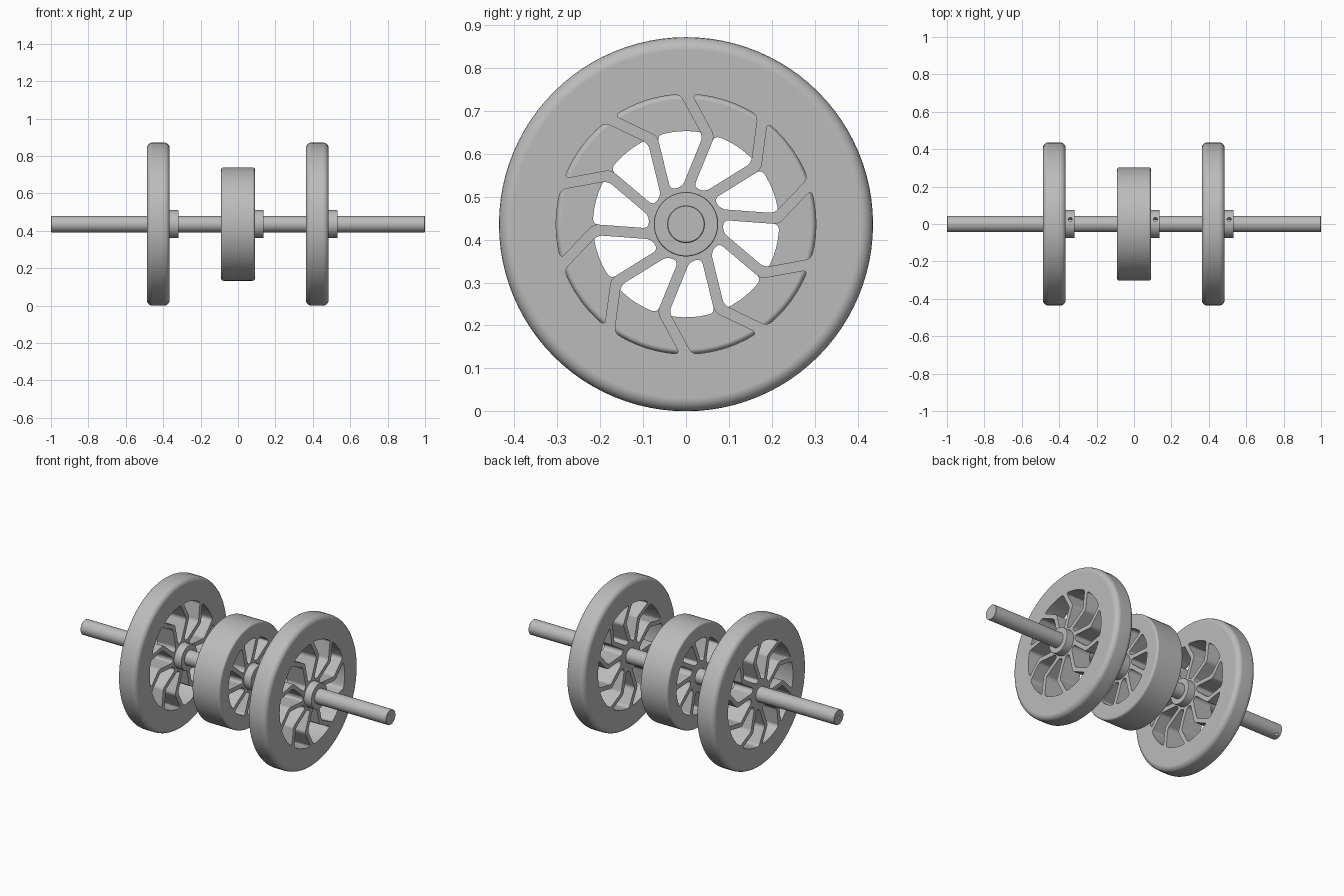
import bpy, bmesh, math
from mathutils import Matrix, Vector

if "Cube" in bpy.data.objects:
    bpy.data.objects.remove(bpy.data.objects["Cube"], do_unlink=True)

AXIS_Z = 0.436
SPOKES = 10
STEP = 2 * math.pi / SPOKES
HALF_SPOKE = 0.0125

grey = bpy.data.materials.new("plain_grey")
grey.use_nodes = True
grey.diffuse_color = (0.5, 0.5, 0.5, 1)
grey.node_tree.nodes["Principled BSDF"].inputs["Base Color"].default_value = grey.diffuse_color


def make_object(name, bm):
    bmesh.ops.recalc_face_normals(bm, faces=bm.faces)
    mesh = bpy.data.meshes.new(name)
    bm.to_mesh(mesh)
    bm.free()
    mesh.materials.append(grey)
    obj = bpy.data.objects.new(name, mesh)
    bpy.context.collection.objects.link(obj)
    obj.location.z = AXIS_Z
    return obj


def disc(name, x0, x1, radius, fillet, segments=96, steps=5):
    """Cylinder along x with rounded rims."""
    bm = bmesh.new()
    bmesh.ops.create_cone(bm, cap_ends=True, segments=segments, radius1=radius,
                          radius2=radius, depth=x1 - x0)
    rims = [e for e in bm.edges if any(len(f.verts) > 4 for f in e.link_faces)]
    bmesh.ops.bevel(bm, geom=rims, offset=fillet, segments=steps, profile=0.5, affect='EDGES')
    turn = Matrix.Translation(((x0 + x1) / 2, 0, 0)) @ Matrix.Rotation(math.pi / 2, 4, 'Y')
    bmesh.ops.transform(bm, matrix=turn, verts=bm.verts)
    return make_object(name, bm)


def drill(start, direction, length, radius):
    """Helper cylinder for a drilled hole."""
    bm = bmesh.new()
    bmesh.ops.create_cone(bm, cap_ends=True, segments=24, radius1=radius,
                          radius2=radius, depth=length)
    d = Vector(direction).normalized()
    place = (Matrix.Translation(Vector(start) + d * length / 2)
             @ d.to_track_quat('Z', 'Y').to_matrix().to_4x4())
    bmesh.ops.transform(bm, matrix=place, verts=bm.verts)
    return make_object("drill_cutter", bm)


def cut(obj, cutter):
    mod = obj.modifiers.new("cut", 'BOOLEAN')
    mod.operation = 'DIFFERENCE'
    mod.solver = 'EXACT'
    mod.object = cutter
    cutter.hide_render = True
    bpy.context.view_layer.objects.active = obj
    bpy.ops.object.modifier_apply(modifier=mod.name)
    bpy.data.objects.remove(cutter, do_unlink=True)


def finish(obj):
    bpy.ops.object.select_all(action='DESELECT')
    obj.select_set(True)
    bpy.context.view_layer.objects.active = obj
    bpy.ops.object.shade_smooth_by_angle(angle=math.radians(30))
    mod = obj.modifiers.new("even_shading", 'WEIGHTED_NORMAL')
    mod.keep_sharp = True


def hit(p, d, r):
    """Point where the outward ray from p meets the circle of radius r."""
    b = p.dot(d)
    return p + d * (-b + math.sqrt(b * b - p.dot(p) + r * r))


def spoke_side(path, sign, inner, outer):
    """One edge of a bent or straight spoke, in the y-z plane."""
    dirs = [(b - a).normalized() for a, b in zip(path, path[1:])]
    norms = [Vector((d.y, -d.x)) * sign * HALF_SPOKE for d in dirs]
    points = [hit(path[0] + norms[0], dirs[0], inner)]
    if len(path) == 3:
        miter = (norms[0] + norms[1]) / (1 + norms[0].dot(norms[1]) / HALF_SPOKE ** 2)
        points.append(path[1] + miter)
    points.append(hit(path[-2] + norms[-1], dirs[-1], outer))
    return points


def pocket_cutter(path, inner, outer, x0, x1):
    """Ring of rounded openings between neighbouring spokes."""
    first = spoke_side(path, 1, inner, outer)
    second = [Matrix.Rotation(-STEP, 2) @ p for p in spoke_side(path, -1, inner, outer)]
    a0 = math.atan2(first[-1].y, first[-1].x)
    a1 = math.atan2(second[-1].y, second[-1].x)
    arc = [Vector((math.cos(a), math.sin(a))) * outer
           for a in (a0 + (a1 - a0) * i / 6 for i in range(1, 6))]
    corners = first + second
    bm = bmesh.new()
    for k in range(SPOKES):
        spin = Matrix.Rotation(k * STEP, 2)
        verts = []
        rounded = []
        for p in first + arc + second[::-1]:
            q = spin @ p
            v = bm.verts.new((x0, q.x, q.y))
            verts.append(v)
            if p in corners:
                rounded.append(v)
        bm.faces.new(verts)
        bmesh.ops.bevel(bm, geom=rounded, offset=0.012, segments=4, profile=0.5,
                        affect='VERTICES', clamp_overlap=True)
    grown = bmesh.ops.extrude_face_region(bm, geom=bm.faces[:])["geom"]
    moved = [g for g in grown if isinstance(g, bmesh.types.BMVert)]
    bmesh.ops.translate(bm, vec=(x1 - x0, 0, 0), verts=moved)
    return make_object("pocket_cutter", bm)


bent = [Vector((0.004, 0.085)), Vector((0.053, 0.205)), Vector((0, 0.303))]
straight = bent[:2]

# Wheels with their openings, and a collar with a set screw hole on each
wheels = [("right_wheel", -0.487, -0.365, 0.436, 0.03, bent, 0.303),
          ("middle_wheel", -0.09, 0.09, 0.303, 0.012, straight, 0.217),
          ("left_wheel", 0.363, 0.485, 0.436, 0.03, bent, 0.303)]
tilt = math.radians(20)
for name, x0, x1, radius, fillet, path, opening in wheels:
    wheel = disc(name, x0, x1, radius, fillet)
    cut(wheel, pocket_cutter(path, 0.088, opening, x0 - 0.05, x1 + 0.05))
    finish(wheel)
    collar = disc(name.replace("wheel", "collar"), x1 - 0.03, x1 + 0.047, 0.075, 0.004, 64, 2)
    up = (0, math.sin(tilt), math.cos(tilt))
    cut(collar, drill((x1 + 0.024, 0, 0), up, 0.12, 0.011))
    finish(collar)

# Shaft through all wheels, with a centre hole and a cross hole at one end
shaft = disc("shaft", -1, 1, 0.044, 0.002, 48, 1)
cut(shaft, drill((-1.02, 0, 0), (1, 0, 0), 0.05, 0.009))
cut(shaft, drill((-0.975, 0, 0), (0, 0.6, -0.8), 0.08, 0.009))
finish(shaft)
